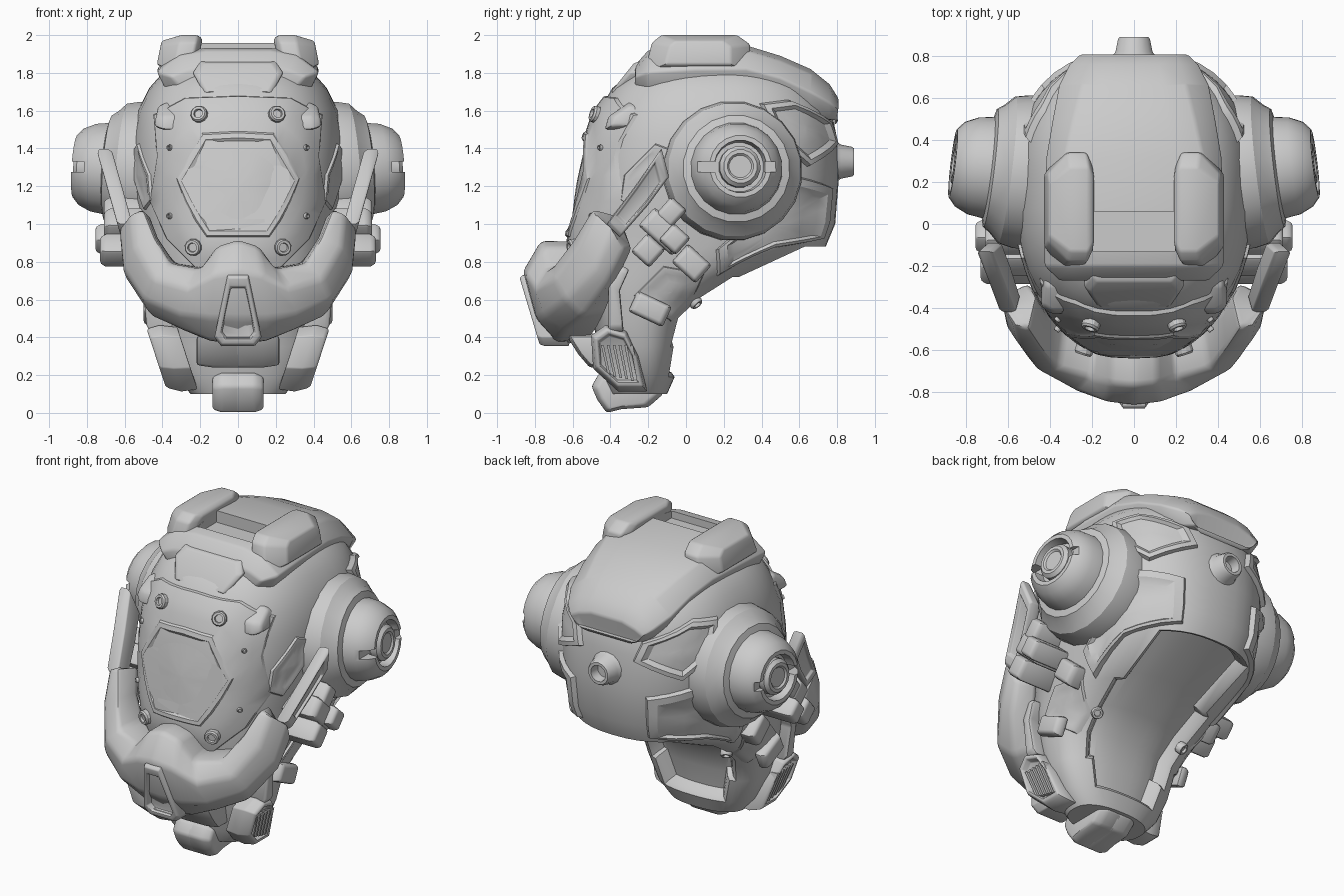
import bpy, bmesh, math
from mathutils import Vector
from mathutils.bvhtree import BVHTree

if "Cube" in bpy.data.objects:
    bpy.data.objects.remove(bpy.data.objects["Cube"])


def finish(name, bm, mirror=True, bevel=0.0, angle=35, cutter=None):
    """Bevel hard edges, shade smooth by angle, and turn the bmesh into an object."""
    lim = math.radians(angle)
    bmesh.ops.recalc_face_normals(bm, faces=bm.faces[:])
    if bevel:
        hard = [e for e in bm.edges if len(e.link_faces) == 2 and e.calc_face_angle(0) > 0.4]
        bmesh.ops.bevel(bm, geom=hard, offset=bevel, segments=2, profile=0.5,
                        affect='EDGES', clamp_overlap=True)
    bm.normal_update()
    for f in bm.faces:
        f.smooth = True
    for e in bm.edges:
        e.smooth = len(e.link_faces) == 2 and e.calc_face_angle(0) < lim
    me = bpy.data.meshes.new(name)
    bm.to_mesh(me)
    bm.free()
    ob = bpy.data.objects.new(name, me)
    bpy.context.collection.objects.link(ob)
    if cutter:
        m = ob.modifiers.new("cut", 'BOOLEAN')
        m.operation, m.object = 'DIFFERENCE', cutter
    if mirror:
        ob.modifiers.new("mirror", 'MIRROR')
    return ob


def loft(rings):
    """Skin a list of equal-length rings and cap both ends."""
    bm = bmesh.new()
    vs = [[bm.verts.new(p) for p in r] for r in rings]
    n = len(rings[0])
    for a, b in zip(vs, vs[1:]):
        for j in range(n):
            k = (j + 1) % n
            bm.faces.new((a[j], a[k], b[k], b[j]))
    bm.faces.new(vs[0])
    bm.faces.new(vs[-1])
    return bm


def block(name, outline, profile, shear=0, axis='x', bevel=0.012, mirror=True):
    """Outline extruded along an axis; profile gives (depth, scale); shear slants depth with height."""
    ca = sum(p[0] for p in outline) / len(outline)
    cb = sum(p[1] for p in outline) / len(outline)
    rings = []
    for d, s in profile:
        r = []
        for a, b in outline:
            a, b = ca + (a - ca) * s, cb + (b - cb) * s
            q = d + shear * (b - cb)
            r.append((q, a, b) if axis == 'x' else (a, q, b))
        rings.append(r)
    return finish(name, loft(rings), mirror, bevel)


def lathe(name, profile, loc, axis, n=20, mirror=True, cutter=None):
    """Revolve (height, radius) pairs around an axis."""
    q = Vector(axis).to_track_quat('Z', 'Y')
    rings = [[Vector(loc) + q @ Vector((r * math.cos(t), r * math.sin(t), h))
              for t in (2 * math.pi * (i + 0.5) / n for i in range(n))] for h, r in profile]
    return finish(name, loft(rings), mirror, 0, 28, cutter)


def box_cutter(name, lo, hi):
    bm = loft([[(x, y, z) for x, y in ((lo[0], lo[1]), (hi[0], lo[1]), (hi[0], hi[1]), (lo[0], hi[1]))]
               for z in (lo[2], hi[2])])
    ob = finish(name, bm, False)
    for p in ob.data.polygons:
        p.use_smooth = False
    ob.hide_render = True
    ob.hide_set(True)
    return ob


# Main shell: stacked super-ellipses (z, front y, back y, half width)
sections = [(.10, -.40, -.10, .25), (.19, -.44, -.06, .33), (.35, -.46, -.03, .40), (.50, -.50, .02, .43),
            (.60, -.54, .14, .45), (.72, -.58, .36, .48), (.88, -.60, .74, .51), (1.0, -.59, .79, .53),
            (1.25, -.55, .81, .56), (1.45, -.51, .80, .56), (1.6, -.46, .77, .53), (1.72, -.39, .70, .47),
            (1.81, -.28, .58, .39), (1.87, -.12, .4, .25)]
N = 48
rings = []
for z, yf, yb, w in sections:
    yc = yf + (yb - yf) * 0.53
    r = []
    for j in range(N):
        s, c = math.sin(2 * math.pi * j / N), math.cos(2 * math.pi * j / N)
        e = .85 if c > 0 else .78
        r.append((w * math.copysign(abs(s) ** e, s), yc + (yb - yc if c > 0 else yf - yc) * abs(c) ** e, z))
    rings.append(r)
shell = loft(rings)
bmesh.ops.recalc_face_normals(shell, faces=shell.faces[:])
surface = BVHTree.FromBMesh(shell)
# Neck opening at the lower back, sunk in behind a rounded rim
shell.faces.ensure_lookup_table()
neck = []
for i in range(1, 6):
    for j in range(N):
        a = 360 * (j + .5) / N
        if min(a, 360 - a) < (34 if i in (1, 5) else 45):
            neck.append(shell.faces[i * N + j])
for thick, depth in ((.02, -.02), (.02, -.055)):
    bmesh.ops.inset_region(shell, faces=neck, thickness=thick, depth=depth, use_even_offset=True)
finish("helmet_shell", shell, False, 0, 40)


def front(a, b): return Vector((a, -3, b)), Vector((0, 1, 0))
def side(a, b): return Vector((3, a, b)), Vector((-1, 0, 0))


def back(a, b):
    d = Vector((math.sin(math.radians(a)), math.cos(math.radians(a)), 0))
    return Vector((0, .1, b)) + d * 3, -d


def hit(proj, a, b):
    o, d = proj(a, b)
    p, n = surface.ray_cast(o, d)[:2]
    if p is None:
        p, n = surface.find_nearest(o + d * 2.6)[:2]
    return p, n, d


def panel(name, proj, A, profile, B=None, mirror=True, sub=3):
    """Relief laid on the shell: profile gives (blend from A to B or centre, height)."""
    def split(P):
        return [Vector(P[i]).lerp(Vector(P[(i + 1) % len(P)]), k / sub) for i in range(len(P)) for k in range(sub)]
    pa = split(A)
    pb = split(B) if B else [sum(pa, Vector((0, 0))) / len(pa)] * len(pa)
    rings = []
    for t, h in profile:
        r = []
        for u, v in zip(pa, pb):
            p, n, d = hit(proj, *u.lerp(v, t))
            r.append(p - d * h)
        rings.append(r)
    return finish(name, loft(rings), mirror, 0, 30)


# Face mask and six-sided visor
def sym(P): return P + [(-x, z) for x, z in reversed(P[1:-1])]


mask = sym([(0, 1.68), (.28, 1.67), (.45, 1.58), (.43, 1.36), (.47, 1.12), (.38, .92), (.22, .76), (0, .76)])
hexa = sym([(0, 1.47), (.18, 1.46), (.245, 1.35), (.315, 1.23), (.26, 1.12), (.21, 1.03), (.16, .95), (0, .95)])
panel("face_mask", front, mask, [(0, -.02), (.02, .02), (.3, .03), (.6, .035), (.9, .035), (.94, .045), (1, .045)],
      hexa, False)
panel("visor_glass", front, hexa, [(0, .045), (.05, .045), (.18, .018), (.45, .02), (.7, .022), (.96, .024)], None, False)

# Recessed panels on the back and sides
frame = [(0, -.01), (.06, .028), (.2, .03), (.32, .008), (.6, .008), (.8, .008), (.97, .008)]
thin = [(t, min(h, .014)) for t, h in frame]
panel("lower_back_panel", back, [(20, .92), (20, 1.2), (44, 1.26), (60, 1.05), (84, .86), (82, .72), (52, .87)], frame)
panel("upper_back_panel", back, [(14, 1.42), (18, 1.54), (44, 1.66), (60, 1.64), (55, 1.45), (38, 1.30)], frame)
panel("temple_panel", side, [(-.35, 1.12), (-.33, 1.26), (-.16, 1.43), (-.08, 1.4), (-.1, 1.24), (-.26, 1.07)], thin)
panel("jaw_panel", side, [(-.28, .62), (-.12, .78), (.1, .74), (.03, .58), (-.08, .48)], thin)

# Muzzle: half stations, each back-top, front-top, front, lower-front, bottom, back-bottom
half = [
    [(0, -.56, .91), (0, -.77, .915), (0, -.865, .75), (0, -.80, .5), (0, -.70, .36), (0, -.5, .38)],
    [(.11, -.56, .88), (.11, -.76, .88), (.13, -.85, .73), (.15, -.79, .5), (.15, -.68, .38), (.15, -.5, .40)],
    [(.18, -.54, .77), (.2, -.73, .76), (.27, -.80, .66), (.31, -.75, .52), (.3, -.64, .44), (.28, -.46, .46)],
    [(.33, -.48, .79), (.36, -.69, .79), (.45, -.70, .71), (.5, -.64, .6), (.46, -.55, .51), (.4, -.42, .54)],
    [(.42, -.42, .92), (.44, -.59, .93), (.55, -.57, .88), (.61, -.48, .77), (.58, -.42, .69), (.46, -.35, .72)],
    [(.47, -.34, 1.05), (.5, -.50, 1.08), (.57, -.48, 1.06), (.63, -.38, .98), (.61, -.33, .86), (.5, -.28, .87)]]
full = [[(-x, y, z) for x, y, z in s] for s in half[:0:-1]] + half
finish("muzzle", loft(full), False, .025, 38)
block("nose_vent", [(-.055, .73), (.055, .73), (.125, .4), (.09, .355), (-.09, .355), (-.125, .4)],
      [(-.66, 1), (-.795, 1), (-.815, .93), (-.815, .74), (-.775, .68)], -.3, 'y', .006, False)
block("nose_grille", [(-.08, .38), (.08, .38), (.08, .4), (-.08, .4)], [(-.7, 1), (-.765, 1)], 0, 'y', .004, False)

# Cheek struts rising from the muzzle ends
block("cheek_strut", [(-.42, 1.0), (-.35, .93), (-.2, 1.1), (-.09, 1.25), (-.13, 1.4), (-.27, 1.2)],
      [(.6, .95), (.62, 1), (.665, 1), (.68, .92), (.68, .72), (.66, .66)], .28, bevel=.006)

# Chin, lip and cheek filters
block("chin", [(-.5, .14), (-.47, .07), (-.42, 0), (-.34, .02), (-.2, .03), (-.12, .1), (-.15, .21), (-.46, .21)],
      [(-.02, 1), (.09, 1), (.135, .84)], bevel=.015)
block("lower_lip", [(-.64, .42), (-.57, .31), (-.51, .24), (-.35, .24), (-.35, .42)],
      [(-.02, 1), (.13, 1), (.22, .85)], bevel=.015)
block("cheek_filter", [(-.49, .4), (-.48, .24), (-.36, .13), (-.22, .13), (-.26, .3), (-.32, .42), (-.42, .45)],
      [(.27, 1.03), (.36, 1.1), (.42, 1), (.435, .92), (.435, .8), (.4, .74)], .33, bevel=.006)
for i in range(6):
    y = -.45 + .031 * i
    block("filter_slat", [(y, .36), (y + .014, .36), (y + .05, .2 - .007 * i), (y + .036, .2 - .007 * i)],
          [(.37, 1), (.422, 1)], .33, bevel=0)

# Ear housings, slightly tilted, with notched hub ring
notch = box_cutter("ear_notch_cutter", (.815, -.1, 1.275), (1, .65, 1.33))
ear, tilt = (0, .185, 1.245), (1, .12, .07)
lathe("ear_housing", [(.43, .33), (.47, .385), (.48, .37), (.54, .37), (.61, .355), (.655, .31), (.69, .285),
                      (.70, .245), (.77, .235), (.835, .205), (.87, .165), (.87, .14), (.81, .132), (.81, .05)],
      ear, tilt, 20, True, notch)
lathe("ear_button", [(.77, .11), (.85, .11), (.87, .09), (.87, .07), (.86, .06)], ear, tilt, 16)

# Crown: stations (y, top z, bottom z, top half width, bottom half width)
rings = []
for y, zt, zb, wt, wb in [(-.27, 1.84, 1.72, .27, .36), (-.2, 1.92, 1.69, .31, .43), (.05, 1.96, 1.68, .34, .43),
                          (.32, 1.945, 1.70, .33, .42), (.5, 1.89, 1.66, .29, .39), (.66, 1.82, 1.58, .25, .36),
                          (.76, 1.74, 1.55, .22, .31), (.81, 1.66, 1.55, .2, .26), (.785, 1.58, 1.52, .17, .22)]:
    zs = zb + (zt - zb) * .5
    rings.append([(s * x, y, z) for s, x, z in ((-1, wb - .06, zb), (-1, wb, zs), (-1, wt, zt - .025),
                 (-1, wt * .55, zt), (1, wt * .55, zt), (1, wt, zt - .025), (1, wb, zs), (1, wb - .06, zb))])
slot = box_cutter("crown_slot_cutter", (-.195, -.13, 1.885), (.195, .06, 2.1))
finish("crown", loft(rings), False, .014, 38, slot)
block("crown_rail", [(-.22, 1.80), (-.18, 1.96), (-.13, 2.0), (.27, 2.0), (.34, 1.95), (.34, 1.80)],
      [(.2, .75), (.23, 1), (.32, 1), (.415, .62)], -.2, bevel=.012)
block("brow_plate", [(-.2, 1.86), (.2, 1.86), (.24, 1.8), (.18, 1.69), (-.18, 1.69), (-.24, 1.8)],
      [(-.2, .95), (-.31, 1), (-.33, .88)], .8, 'y', .008, False)
block("brow_pod", [(-.43, 1.5), (-.41, 1.57), (-.29, 1.65), (-.15, 1.6), (-.3, 1.5)],
      [(.28, 1), (.39, 1), (.435, .7)], -.2, bevel=.015)


# Hinge boxes below the ears
def rect(cy, cz, w, h, deg):
    c, s = math.cos(math.radians(deg)), math.sin(math.radians(deg))
    return [(cy + a * w / 2 * c - b * h / 2 * s, cz + a * w / 2 * s + b * h / 2 * c)
            for a, b in ((-1, -1), (1, -1), (1, 1), (-1, 1))]


for name, r, x in [("hinge_block", (-.12, .96, .24, .13, -42), .71), ("hinge_upper", (-.08, 1.06, .11, .13, -42), .71),
                   ("hinge_lower", (-.2, .86, .13, .13, -42), .73), ("hinge_tail", (-.06, .92, .12, .12, -42), .755),
                   ("jaw_clip", (.03, .79, .17, .13, -42), .565), ("jaw_latch", (-.19, .55, .2, .12, -25), .5)]:
    block(name, rect(*r), [(.43, 1), (x - .03, 1), (x, .82)], bevel=.014)
block("jaw_pipe", [(-.41, .43), (-.41, .68), (-.34, .78), (-.3, .76), (-.35, .65), (-.33, .43)],
      [(.36, 1), (.48, 1), (.5, .85)], .1, bevel=.012)

# Screws, rivets and the rear port
for a, b, r, h, proj in [(.195, 1.57, .045, .055, front), (.225, .88, .045, .06, front), (.345, 1.4, .016, .04, front),
                         (.345, 1.04, .016, .04, front), (.05, .585, .036, .02, side)]:
    p, n, d = hit(proj, a, b)
    lathe("screw", [(-.02, r), (h - .01, r), (h, r * .85), (h, r * .55), (h - .015, r * .5)], p, n, 12)
lathe("rear_port", [(.74, .11), (.80, .105), (.82, .09), (.88, .078), (.89, .07), (.89, .052), (.83, .045)],
      (0, 0, 1.33), (0, 1, 0), 14, False)
